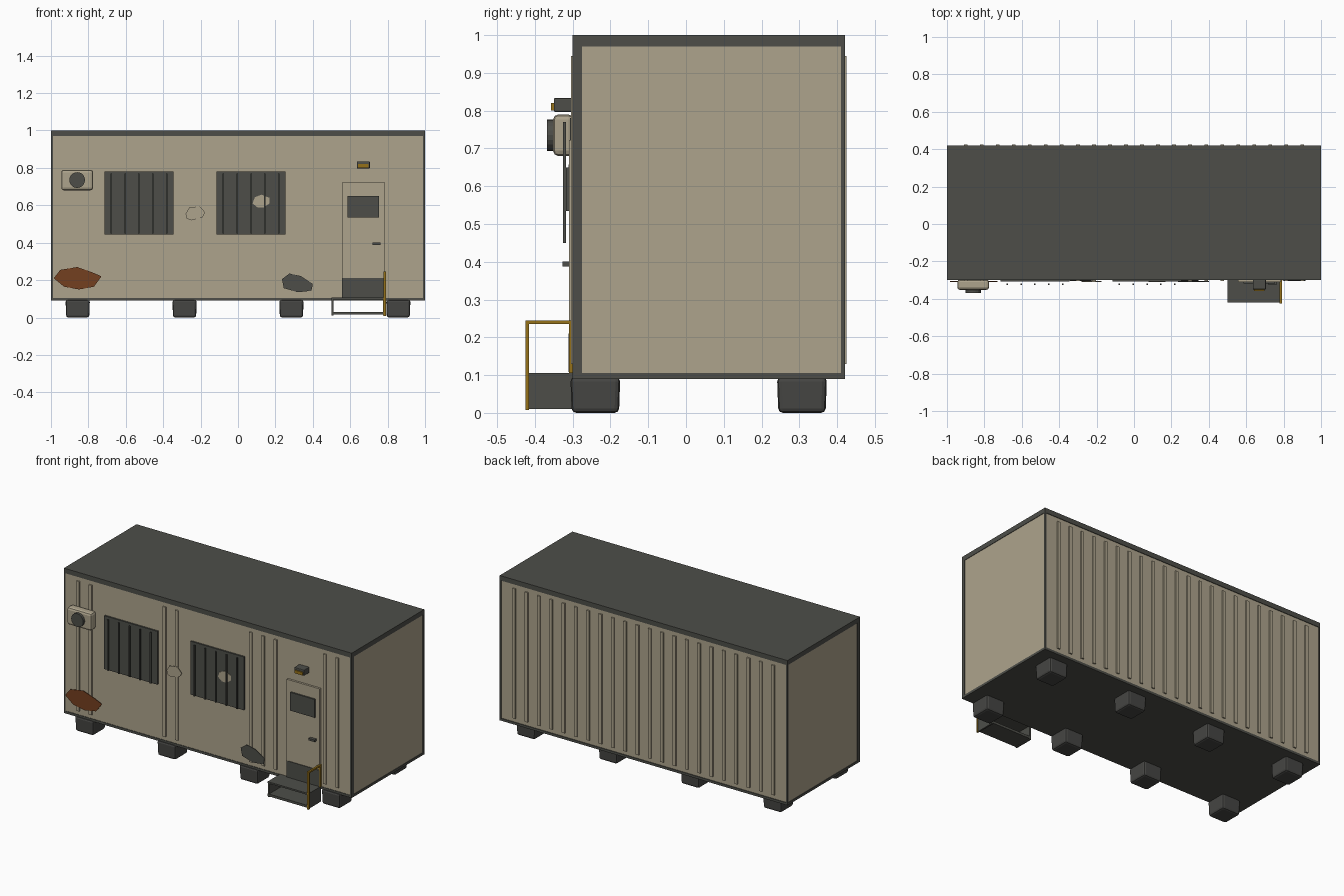
import bpy, bmesh, math
from mathutils import Vector

cube = bpy.data.objects.get("Cube")
if cube:
    bpy.data.objects.remove(cube)


def material(name, rgb):
    m = bpy.data.materials.new(name)
    m.use_nodes = True
    col = (*rgb, 1.0)
    m.diffuse_color = col
    m.node_tree.nodes["Principled BSDF"].inputs["Base Color"].default_value = col
    return m


TAN = material("tan_paint", (0.42, 0.37, 0.265))
DARK = material("dark_grey", (0.075, 0.076, 0.066))
FOOT = material("foot_grey", (0.06, 0.06, 0.056))
YELLOW = material("safety_yellow", (0.30, 0.165, 0.01))
RUST = material("rust", (0.175, 0.05, 0.014))

FRONT, BACK = -0.297, 0.417    # wall planes


def finish(name, bm, mat):
    mesh = bpy.data.meshes.new(name)
    bmesh.ops.recalc_face_normals(bm, faces=bm.faces)
    bm.to_mesh(mesh)
    bm.free()
    mesh.materials.append(mat)
    ob = bpy.data.objects.new(name, mesh)
    bpy.context.collection.objects.link(ob)
    return ob


def box(name, x, y, z, mat, bevel=0):
    """Box from (min, max) pairs."""
    bm = bmesh.new()
    bmesh.ops.create_cube(bm, size=1)
    for v in bm.verts:
        v.co = Vector([(a + b) / 2 + c * (b - a) for (a, b), c in zip((x, y, z), v.co)])
    ob = finish(name, bm, mat)
    if bevel:
        mod = ob.modifiers.new("bevel", "BEVEL")
        mod.width = bevel
        mod.segments = 2
    return ob


def plate(name, points, y, mat, thick=0.003):
    """Thin irregular plate on the front wall, from x, z points."""
    bm = bmesh.new()
    face = bm.faces.new([bm.verts.new((px, y, pz)) for px, pz in points])
    ext = bmesh.ops.extrude_face_region(bm, geom=[face])
    moved = [e for e in ext["geom"] if isinstance(e, bmesh.types.BMVert)]
    bmesh.ops.translate(bm, vec=(0, thick, 0), verts=moved)
    return finish(name, bm, mat)


# Container shell
box("wall_panels", (-0.997, 0.997), (FRONT, BACK), (0.1, 0.98), TAN)
box("roof", (-1, 1), (-0.3, 0.421), (0.97, 1), DARK)
box("floor", (-1, 1), (-0.3, 0.421), (0.09, 0.105), DARK)
for sx, side in ((-1, "right"), (1, "left")):
    xs = sorted((sx, sx * 0.99))
    box(f"front_{side}_post", xs, (-0.3, -0.275), (0.1, 0.98), DARK)
    box(f"back_{side}_post", xs, (0.41, 0.421), (0.1, 0.98), DARK)

# Wall ribs: the full row at the back, the front row leaves room for openings
for i in range(22):
    x = -0.9 + i * 1.8 / 21
    xs = (x - 0.01, x + 0.01)
    box(f"back_rib_{i}", xs, (BACK - 0.01, 0.425), (0.13, 0.945), TAN)
    if i in (0, 1, 7, 8, 14, 15, 16, 20, 21):
        box(f"front_rib_{i}", xs, (-0.305, FRONT + 0.01), (0.13, 0.945), TAN)

# Barred windows
for w, x0 in enumerate((-0.715, -0.115)):
    box(f"window_{w}", (x0, x0 + 0.37), (-0.307, FRONT + 0.01), (0.445, 0.78), DARK)
    for b in range(5):
        x = x0 + 0.037 + b * 0.074
        box(f"window_{w}_bar_{b}", (x - 0.004, x + 0.004), (-0.325, -0.317),
            (0.45, 0.77), DARK)

# Door
box("door_leaf", (0.555, 0.785), (-0.307, FRONT + 0.01), (0.108, 0.72), TAN)
box("door_frame_top", (0.555, 0.785), (-0.31, FRONT), (0.712, 0.722), TAN)
for name, x in (("right", 0.555), ("left", 0.777)):
    box(f"door_frame_{name}", (x, x + 0.008), (-0.31, FRONT), (0.108, 0.715), TAN)
box("door_window", (0.585, 0.755), (-0.317, -0.305), (0.535, 0.65), DARK)
box("door_kick_plate", (0.556, 0.784), (-0.311, -0.305), (0.108, 0.21), DARK)
box("door_handle", (0.72, 0.762), (-0.327, -0.305), (0.388, 0.401), DARK)

# Entry step with handrail
box("step_tread", (0.5, 0.785), (-0.42, -0.297), (0.096, 0.106), DARK)
box("step_lower_tread", (0.5, 0.785), (-0.42, -0.297), (0.015, 0.03), DARK)
for name, x in (("right", 0.5), ("left", 0.775)):
    box(f"step_{name}_side", (x, x + 0.01), (-0.418, -0.297), (0.01, 0.1), DARK)
box("handrail_post", (0.778, 0.79), (-0.425, -0.415), (0.008, 0.245), YELLOW)
box("handrail_top", (0.778, 0.79), (-0.425, FRONT), (0.235, 0.245), YELLOW)
box("handrail_wall_post", (0.778, 0.79), (-0.31, FRONT), (0.106, 0.24), YELLOW)

# Door lamp
box("lamp_body", (0.635, 0.705), (-0.35, FRONT), (0.797, 0.834), DARK, 0.004)
box("lamp_lens", (0.642, 0.698), (-0.357, -0.345), (0.801, 0.82), YELLOW)

# Air conditioner
box("cooler_body", (-0.945, -0.775), (-0.352, FRONT), (0.68, 0.79), TAN, 0.014)
bm = bmesh.new()
bmesh.ops.create_cone(bm, cap_ends=True, segments=20, radius1=0.042, radius2=0.042, depth=0.02)
fan = finish("cooler_fan", bm, DARK)
fan.rotation_euler.x = math.pi / 2
fan.location = (-0.86, -0.358, 0.735)

# Weathered patches on the front
plate("rust_patch", [(-0.985, 0.21), (-0.95, 0.255), (-0.86, 0.27), (-0.78, 0.242),
                     (-0.73, 0.22), (-0.77, 0.165), (-0.85, 0.15), (-0.93, 0.165)], -0.309, RUST)
plate("dark_patch", [(0.235, 0.205), (0.275, 0.235), (0.335, 0.222), (0.4, 0.18),
                     (0.393, 0.143), (0.32, 0.135), (0.245, 0.157)], -0.309, DARK)
plate("wall_patch", [(-0.28, 0.555), (-0.26, 0.588), (-0.205, 0.595), (-0.175, 0.562),
                     (-0.19, 0.535), (-0.25, 0.52), (-0.275, 0.53)], -0.309, TAN)
plate("window_patch", [(0.078, 0.61), (0.09, 0.643), (0.125, 0.657), (0.168, 0.64),
                       (0.168, 0.61), (0.137, 0.588), (0.105, 0.588)], -0.311, TAN)

# Support feet, slightly narrower at the bottom
for row, y in (("front", -0.24), ("back", 0.307)):
    for i in range(4):
        x = -0.857 + i * 0.5713
        foot = box(f"{row}_foot_{i}", (x - 0.065, x + 0.065), (y - 0.066, y + 0.066),
                   (0, 0.095), FOOT, 0.012)
        for v in foot.data.vertices:
            if v.co.z < 0.05:
                v.co.x = x + (v.co.x - x) * 0.95
                v.co.y = y + (v.co.y - y) * 0.95
